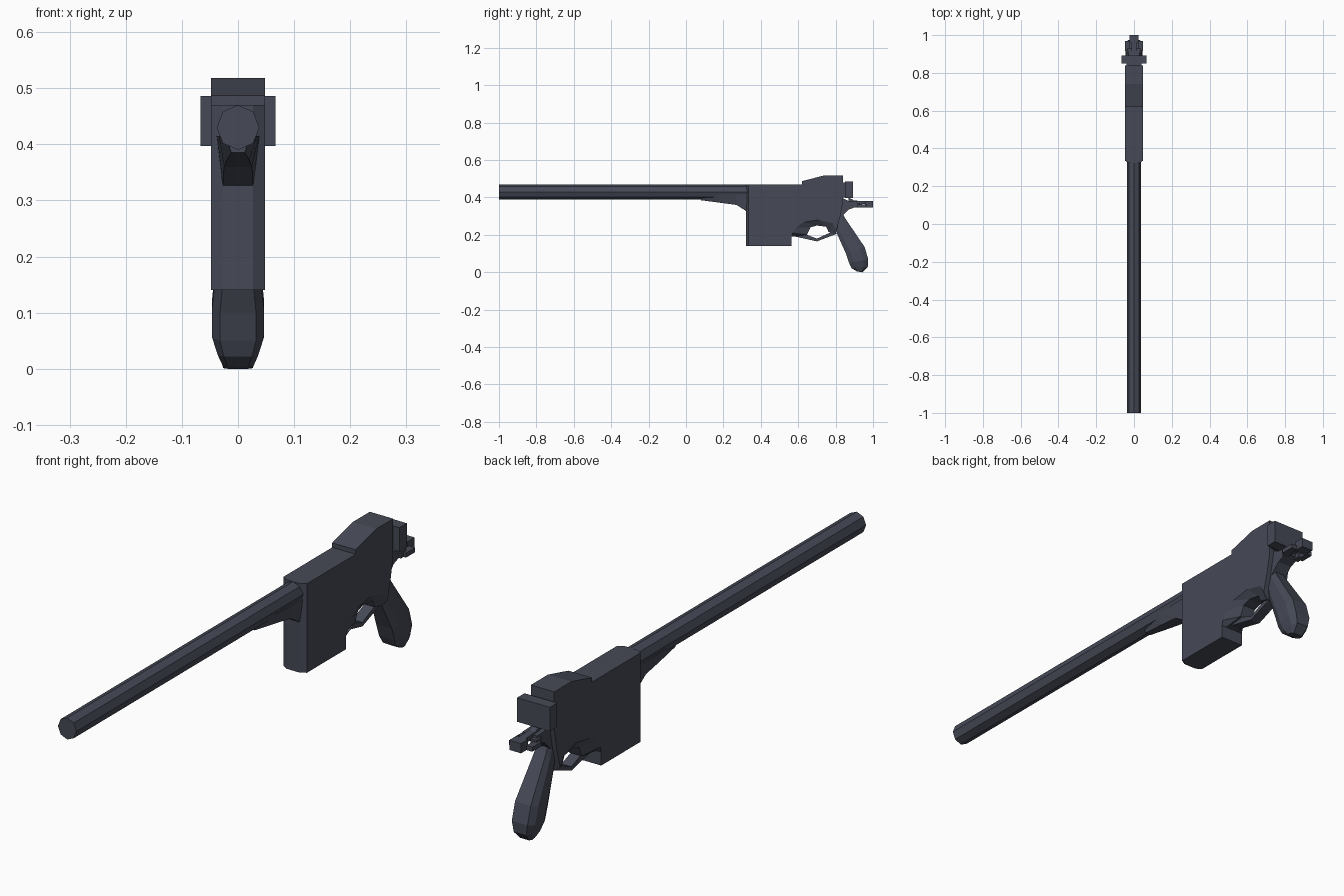
import bpy, bmesh, math

cube = bpy.data.objects.get("Cube")
if cube:
    bpy.data.objects.remove(cube, do_unlink=True)

steel = bpy.data.materials.new("dark blue grey steel")
steel.use_nodes = True
COLOUR = (0.061, 0.068, 0.094, 1)
steel.diffuse_color = COLOUR
steel.node_tree.nodes["Principled BSDF"].inputs["Base Color"].default_value = COLOUR


def loft(name, rings):
    """Skin a list of closed rings of equal length and cap both ends."""
    bm = bmesh.new()
    loops = [[bm.verts.new(p) for p in ring] for ring in rings]
    for a, b in zip(loops, loops[1:]):
        n = len(a)
        for i in range(n):
            j = (i + 1) % n
            bm.faces.new((a[i], a[j], b[j], b[i]))
    caps = [bm.faces.new(loops[0]), bm.faces.new(loops[-1])]
    bmesh.ops.recalc_face_normals(bm, faces=bm.faces)
    bmesh.ops.triangulate(bm, faces=[f for f in caps if len(f.verts) > 8])
    mesh = bpy.data.meshes.new(name)
    bm.to_mesh(mesh)
    bm.free()
    mesh.materials.append(steel)
    obj = bpy.data.objects.new(name, mesh)
    bpy.context.collection.objects.link(obj)
    return obj


def side_ring(x, profile):
    return [(x, y, z) for y, z in profile]


def plate(name, half_width, profile):
    return loft(name, [side_ring(-half_width, profile), side_ring(half_width, profile)])


def box(name, half_width, y0, y1, z0, z1, x=0):
    profile = [(y0, z0), (y1, z0), (y1, z1), (y0, z1)]
    return loft(name, [side_ring(x - half_width, profile), side_ring(x + half_width, profile)])


# Eight-sided barrel
barrel = []
for y in (-1, 0.4):
    barrel.append([(0.038 * math.sin(i * math.pi / 4), y, 0.43 + 0.04 * math.cos(i * math.pi / 4))
                   for i in range(8)])
loft("barrel", barrel)

# Fairing under the barrel, deepening towards the receiver
fairing = []
for y, bottom, low, high in ((0.08, 0.385, 0.012, 0.022), (0.18, 0.372, 0.02, 0.034),
                             (0.27, 0.36, 0.025, 0.037), (0.325, 0.325, 0.027, 0.038)):
    fairing.append([(-low, y, bottom), (low, y, bottom), (high, y, 0.415), (-high, y, 0.415)])
loft("barrel_fairing", fairing)

# Receiver with magazine: chamfered front, sloping trigger opening
upper = [(0.62, 0.47), (0.62, 0.487), (0.74, 0.518), (0.84, 0.518),
         (0.84, 0.38), (0.825, 0.3)]
outer_arch = [(0.805, 0.225), (0.785, 0.262), (0.71, 0.28), (0.63, 0.268),
              (0.59, 0.24), (0.57, 0.21), (0.565, 0.19)]
inner_arch = [(0.8, 0.205), (0.762, 0.215), (0.75, 0.243), (0.7, 0.25),
              (0.665, 0.24), (0.647, 0.2), (0.565, 0.19)]


def receiver_profile(front, arch):
    return [(front, 0.14), (front, 0.47)] + upper + arch + [(0.565, 0.14)]


edge = receiver_profile(0.335, outer_arch)
core = receiver_profile(0.322, inner_arch)
loft("receiver", [side_ring(-0.048, edge), side_ring(-0.027, core),
                  side_ring(0.027, core), side_ring(0.048, edge)])

# Trigger guard strip
plate("trigger_guard", 0.02, [(0.565, 0.195), (0.7, 0.165), (0.805, 0.205), (0.8, 0.222),
                              (0.762, 0.208), (0.7, 0.18), (0.647, 0.2), (0.6, 0.21)])

# Grip: octagonal sections flaring towards the butt
grip = []
for front, rear, half in (((0.795, 0.25), (0.825, 0.34), 0.028),
                          ((0.81, 0.2), (0.85, 0.29), 0.032),
                          ((0.855, 0.1), (0.955, 0.135), 0.046),
                          ((0.872, 0.05), (0.974, 0.07), 0.046),
                          ((0.885, 0.022), (0.972, 0.03), 0.036),
                          ((0.915, 0.004), (0.945, 0.0), 0.026)):
    ring = []
    for side, t in ((-0.7, 0), (0.7, 0), (1, 0.25), (1, 0.75),
                    (0.7, 1), (-0.7, 1), (-1, 0.75), (-1, 0.25)):
        y, z = (a + (b - a) * t for a, b in zip(front, rear))
        ring.append((side * half, y, z))
    grip.append(ring)
loft("grip", grip)

# Rear tang, bolt block and hammer
plate("rear_tang", 0.03, [(0.8, 0.4), (0.84, 0.395), (0.87, 0.38), (0.915, 0.378),
                          (0.915, 0.352), (0.87, 0.335), (0.835, 0.3), (0.8, 0.27)])
box("bolt_neck", 0.04, 0.83, 0.86, 0.4, 0.48)
box("bolt_block", 0.067, 0.85, 0.893, 0.397, 0.486)
plate("hammer_arm", 0.013, [(0.87, 0.4), (0.9, 0.383), (0.97, 0.38), (0.97, 0.365), (0.87, 0.36)])
box("hammer_spur", 0.024, 0.958, 1.0, 0.345, 0.381)
for label, s in (("left", 1), ("right", -1)):
    box("hammer_lug_" + label, 0.012, 0.915, 0.968, 0.345, 0.362, x=0.036 * s)
    box("hammer_lug_bridge_" + label, 0.012, 0.9, 0.93, 0.345, 0.37, x=0.026 * s)
